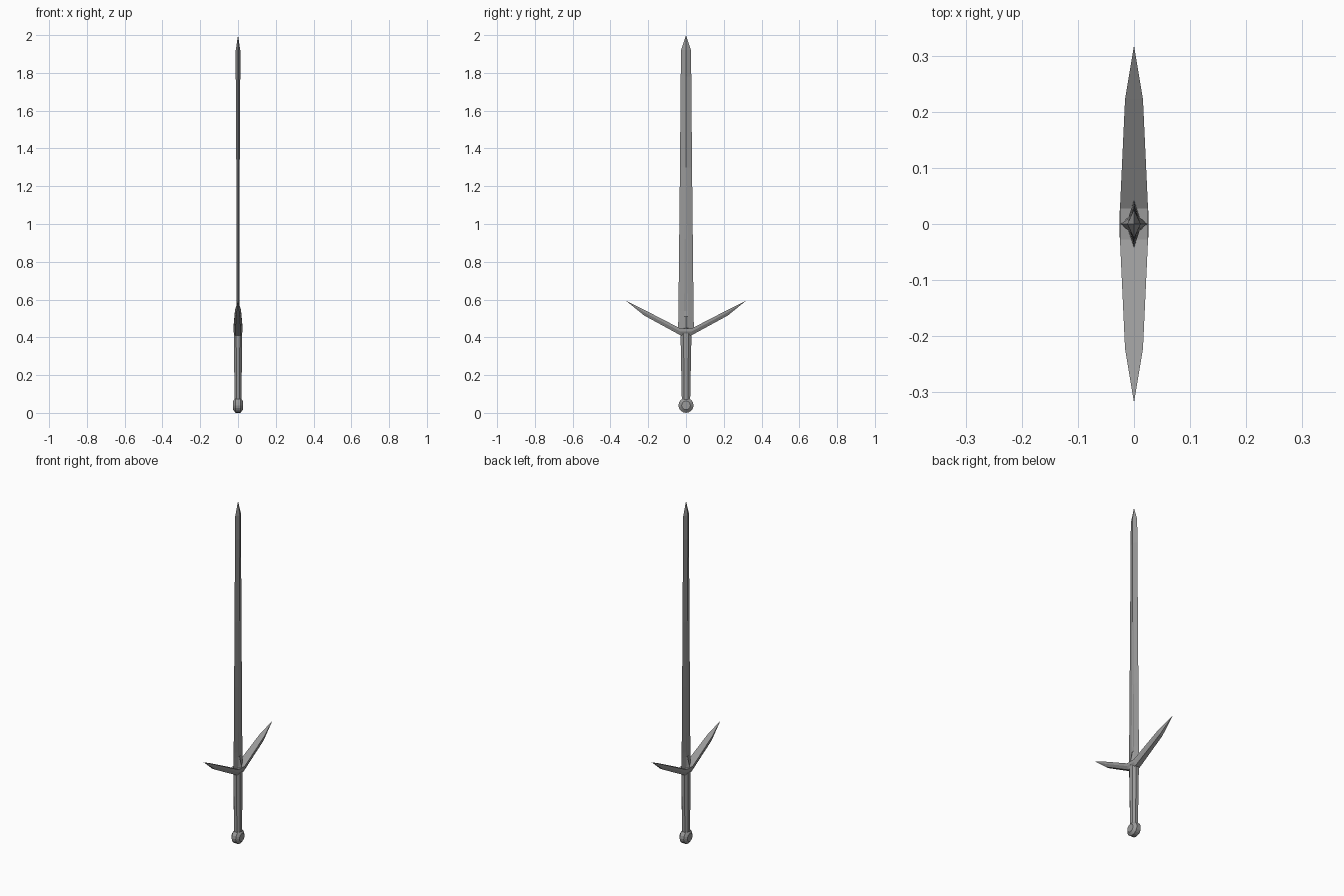
import bpy, bmesh, math

if "Cube" in bpy.data.objects:
    bpy.data.objects.remove(bpy.data.objects["Cube"])

# Dark steel shared by every part
steel = bpy.data.materials.new("dark_steel")
steel.diffuse_color = (0.32, 0.32, 0.32, 1)
steel.use_nodes = True
steel.node_tree.nodes["Principled BSDF"].inputs["Base Color"].default_value = steel.diffuse_color


def loft(name, rings):
    """Skin a list of closed rings, cap both ends, merge collapsed points."""
    bm = bmesh.new()
    rows = [[bm.verts.new(p) for p in ring] for ring in rings]
    n = len(rows[0])
    for a, b in zip(rows, rows[1:]):
        for i in range(n):
            j = (i + 1) % n
            bm.faces.new((a[i], a[j], b[j], b[i]))
    bm.faces.new(rows[0])
    bm.faces.new(rows[-1])
    bmesh.ops.remove_doubles(bm, verts=bm.verts, dist=0.0002)
    bmesh.ops.recalc_face_normals(bm, faces=bm.faces)
    mesh = bpy.data.meshes.new(name)
    bm.to_mesh(mesh)
    bm.free()
    mesh.materials.append(steel)
    obj = bpy.data.objects.new(name, mesh)
    bpy.context.collection.objects.link(obj)
    return obj


# Blade: edge half width, ridge thickness, ridge offset, centre thickness
def blade_ring(z, w, t, r, g):
    return [(0, w, z), (t, r, z), (g, 0, z), (t, -r, z),
            (0, -w, z), (-t, -r, z), (-g, 0, z), (-t, r, z)]


loft("blade", [blade_ring(*s) for s in (
    (0.425, 0.043, 0.010, 0.012, 0.024),
    (0.455, 0.042, 0.010, 0.012, 0.023),
    (0.51, 0.040, 0.009, 0.010, 0.010),
    (0.54, 0.040, 0.008, 0.010, 0.006),
    (0.92, 0.036, 0.008, 0.007, 0.006),
    (1.30, 0.032, 0.008, 0.005, 0.009),
    (1.78, 0.028, 0.009, 0.006, 0.012),
    (1.92, 0.026, 0.009, 0.006, 0.012),
    (2.00, 0.0, 0.0, 0.0, 0.0))])


# Crossguard: one swept profile from tip to tip
def guard_ring(y, top, bottom, w):
    mid = top - (top - bottom) * 0.45
    return [(w, y, top), (w, y, mid), (w * 0.6, y, bottom),
            (-w * 0.6, y, bottom), (-w, y, mid), (-w, y, top)]


half = [(0.028, 0.446, 0.410, 0.025), (0.222, 0.546, 0.516, 0.016),
        (0.318, 0.594, 0.594, 0.0)]
loft("crossguard", [guard_ring(-y, a, b, w) for y, a, b, w in reversed(half)]
     + [guard_ring(*s) for s in half])


# Grip: tapered octagon
def grip_ring(z, x, y):
    c = 0.45
    return [(x, y * c, z), (x * c, y, z), (-x * c, y, z), (-x, y * c, z),
            (-x, -y * c, z), (-x * c, -y, z), (x * c, -y, z), (x, -y * c, z)]


loft("grip", [grip_ring(0.06, 0.019, 0.022), grip_ring(0.42, 0.021, 0.029)])


# Pommel: bevelled disc lying across the grip
def disc_ring(x, r, n=16):
    return [(x, r * math.sin(i * math.tau / n), 0.04 - r * math.cos(i * math.tau / n))
            for i in range(n)]


loft("pommel", [disc_ring(x, r) for x, r in (
    (-0.026, 0.023), (-0.013, 0.040), (0.013, 0.040), (0.026, 0.023))])
